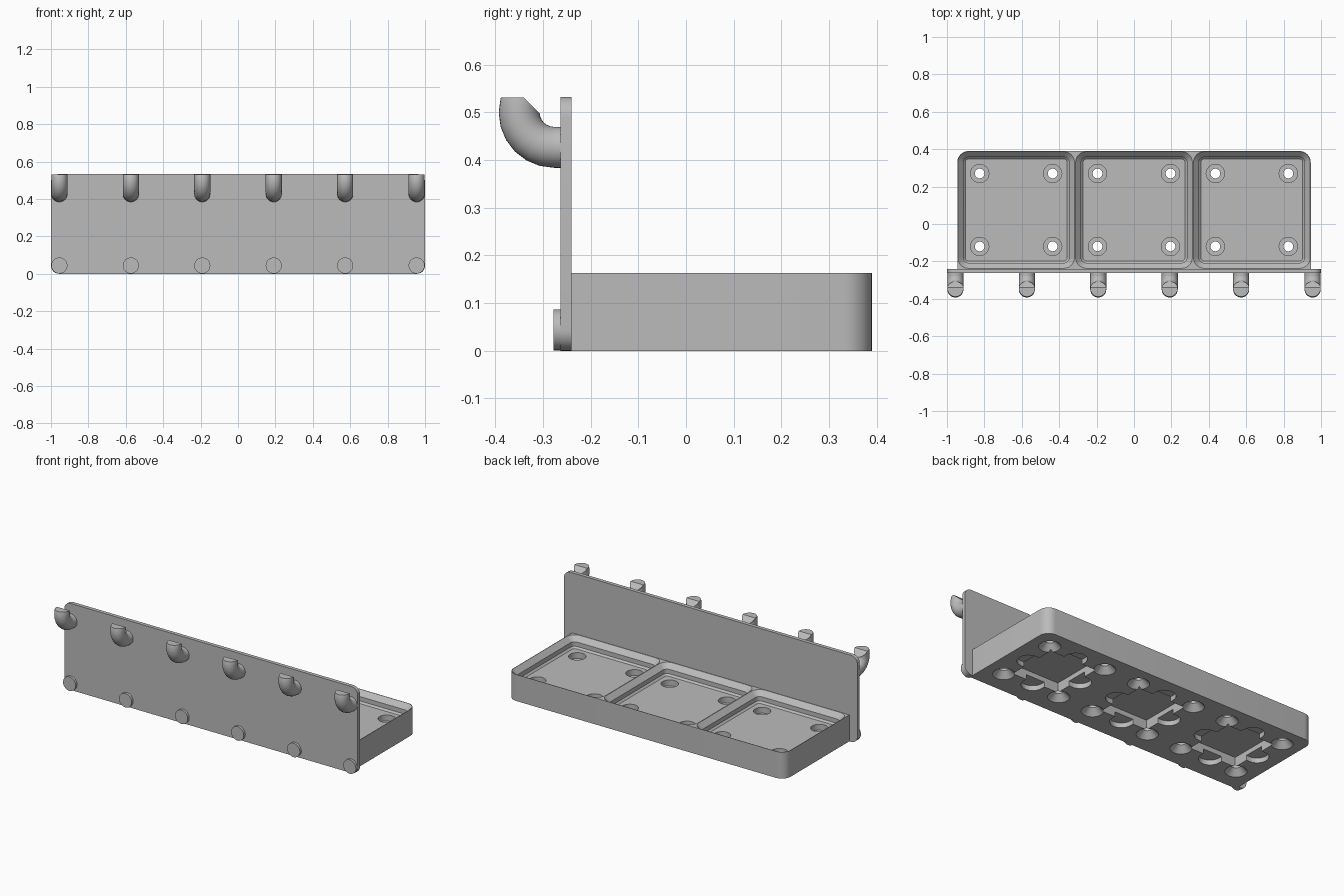
import bpy, bmesh, math
from mathutils import Vector

cube = bpy.data.objects.get("Cube")
if cube:
    bpy.data.objects.remove(cube, do_unlink=True)

grey = bpy.data.materials.new("plain grey")
grey.use_nodes = True
colour = (0.5, 0.5, 0.5, 1)
grey.diffuse_color = colour
grey.node_tree.nodes["Principled BSDF"].inputs["Base Color"].default_value = colour

PITCH = 0.63            # storage cell size
CELL_Y = 0.075          # centre line of the cells
FLOOR, RIM = 0.096, 0.163
PEG_R = 0.043
cells = [(i * PITCH, CELL_Y) for i in (-1, 0, 1)]
pegs = [(i - 2.5) * 0.382 for i in range(6)]


def rounded(hx, hy, radii, steps=8):
    """Rounded rectangle; radii run from the +x +y corner anticlockwise."""
    pts = []
    for k, ((sx, sy), r) in enumerate(zip(((1, 1), (-1, 1), (-1, -1), (1, -1)), radii)):
        for j in range(steps + 1 if r else 1):
            a = math.pi / 2 * (k + j / steps)
            pts.append((sx * (hx - r) + r * math.cos(a), sy * (hy - r) + r * math.sin(a)))
    return pts


def circle(r, n=32):
    return [(r * math.cos(2 * math.pi * i / n), r * math.sin(2 * math.pi * i / n)) for i in range(n)]


def loft(bm, rings):
    """Skin a list of equal rings of 3D points and cap both ends."""
    loops = [[bm.verts.new(p) for p in ring] for ring in rings]
    n = len(loops[0])
    faces = [bm.faces.new((a[i], a[(i + 1) % n], b[(i + 1) % n], b[i]))
             for a, b in zip(loops, loops[1:]) for i in range(n)]
    faces += [bm.faces.new(loops[0][::-1]), bm.faces.new(loops[-1])]
    bmesh.ops.recalc_face_normals(bm, faces=faces)


def upright(bm, centre, layers):
    """Loft along z; layers are (outline, z)."""
    loft(bm, [[(centre[0] + x, centre[1] + y, z) for x, y in o] for o, z in layers])


def along_y(bm, outline, cx, cz, y0, y1):
    """Extrude along y an outline drawn in x and z."""
    loft(bm, [[(cx + x, y, cz + z) for x, z in outline] for y in (y0, y1)])


def finish(name, bm):
    mesh = bpy.data.meshes.new(name)
    bm.to_mesh(mesh)
    bm.free()
    mesh.materials.append(grey)
    ob = bpy.data.objects.new(name, mesh)
    bpy.context.collection.objects.link(ob)
    return ob


def smooth(ob):
    bpy.ops.object.select_all(action='DESELECT')
    ob.select_set(True)
    bpy.context.view_layer.objects.active = ob
    bpy.ops.object.shade_smooth_by_angle(angle=math.radians(30))


def carve(target, bm):
    """Subtract a cutter from the target and discard the cutter."""
    cutter = finish("cutter", bm)
    cutter.hide_render = True
    mod = target.modifiers.new("carve", 'BOOLEAN')
    mod.operation, mod.solver, mod.object = 'DIFFERENCE', 'EXACT', cutter
    bpy.context.view_layer.objects.active = target
    bpy.ops.object.modifier_apply(modifier=mod.name)
    bpy.data.objects.remove(cutter, do_unlink=True)


# Tray block, rounded at the back corners only
bm = bmesh.new()
block = rounded(1.5 * PITCH, PITCH / 2, (0.06, 0.06, 0, 0))
upright(bm, (0, CELL_Y), [(block, 0), (block, RIM)])
tray = finish("tray", bm)

# Stepped cell pockets
bm = bmesh.new()
steps = [(0.043, FLOOR), (0.0323, FLOOR + 0.0105), (0.0323, FLOOR + 0.0375), (0.001, RIM + 0.002)]
for c in cells:
    upright(bm, c, [(rounded(PITCH / 2 - d, PITCH / 2 - d, [0.06 - d] * 4), z) for d, z in steps])
carve(tray, bm)

# Magnet recess, screw hole and countersink in one turned cutter
bm = bmesh.new()
turned = [(0.066, -0.005), (0.026, 0.037), (0.026, 0.06), (0.049, 0.06), (0.049, 0.11)]
for cx, cy in cells:
    for sx in (-1, 1):
        for sy in (-1, 1):
            upright(bm, (cx + sx * 0.195, cy + sy * 0.195), [(circle(r), z) for r, z in turned])
carve(tray, bm)

# Square weight recesses underneath
bm = bmesh.new()
square = rounded(0.16, 0.16, [0] * 4)
for c in cells:
    upright(bm, c, [(square, -0.01), (square, 0.0595)])
carve(tray, bm)

# Shallow round-ended slots crossing each weight recess
for slot in (rounded(0.246, 0.064, [0.0638] * 4), rounded(0.064, 0.246, [0.0638] * 4)):
    bm = bmesh.new()
    for c in cells:
        upright(bm, c, [(slot, -0.01), (slot, 0.03)])
    carve(tray, bm)
smooth(tray)

# Upright back plate
bm = bmesh.new()
along_y(bm, rounded(1, 0.2665, [0.043] * 4), 0, 0.2665, -0.263, -0.24)
smooth(finish("mounting_plate", bm))

# Lower locating pegs
for i, x in enumerate(pegs):
    bm = bmesh.new()
    along_y(bm, circle(PEG_R), x, 0.044, -0.278, -0.25)
    smooth(finish(f"lower_peg_{i + 1}", bm))

# Upper hooks: short stub, then a bend trimmed flat on top and at a slant inside
BEND_Y, BEND_Z, BEND_R = -0.277, 0.5, 0.073
for i, x in enumerate(pegs):
    bm = bmesh.new()
    rings = []
    for k in range(9):
        a = math.radians(15 * k)
        rings.append([(x + u, BEND_Y - (BEND_R - v) * math.sin(a), BEND_Z - (BEND_R - v) * math.cos(a))
                      for u, v in circle(PEG_R)])
    loft(bm, rings)
    for point, normal in (((x, 0, 0.531), (0, 0, 1)), ((x, -0.307, 0.498), (0, 1, 1))):
        cut = bmesh.ops.bisect_plane(bm, geom=bm.verts[:] + bm.edges[:] + bm.faces[:],
                                     plane_co=Vector(point), plane_no=Vector(normal).normalized(),
                                     clear_outer=True)
        edges = [e for e in cut["geom_cut"] if isinstance(e, bmesh.types.BMEdge)]
        bmesh.ops.holes_fill(bm, edges=edges)
    along_y(bm, circle(PEG_R), x, BEND_Z - BEND_R, BEND_Y, -0.25)
    smooth(finish(f"upper_hook_{i + 1}", bm))
